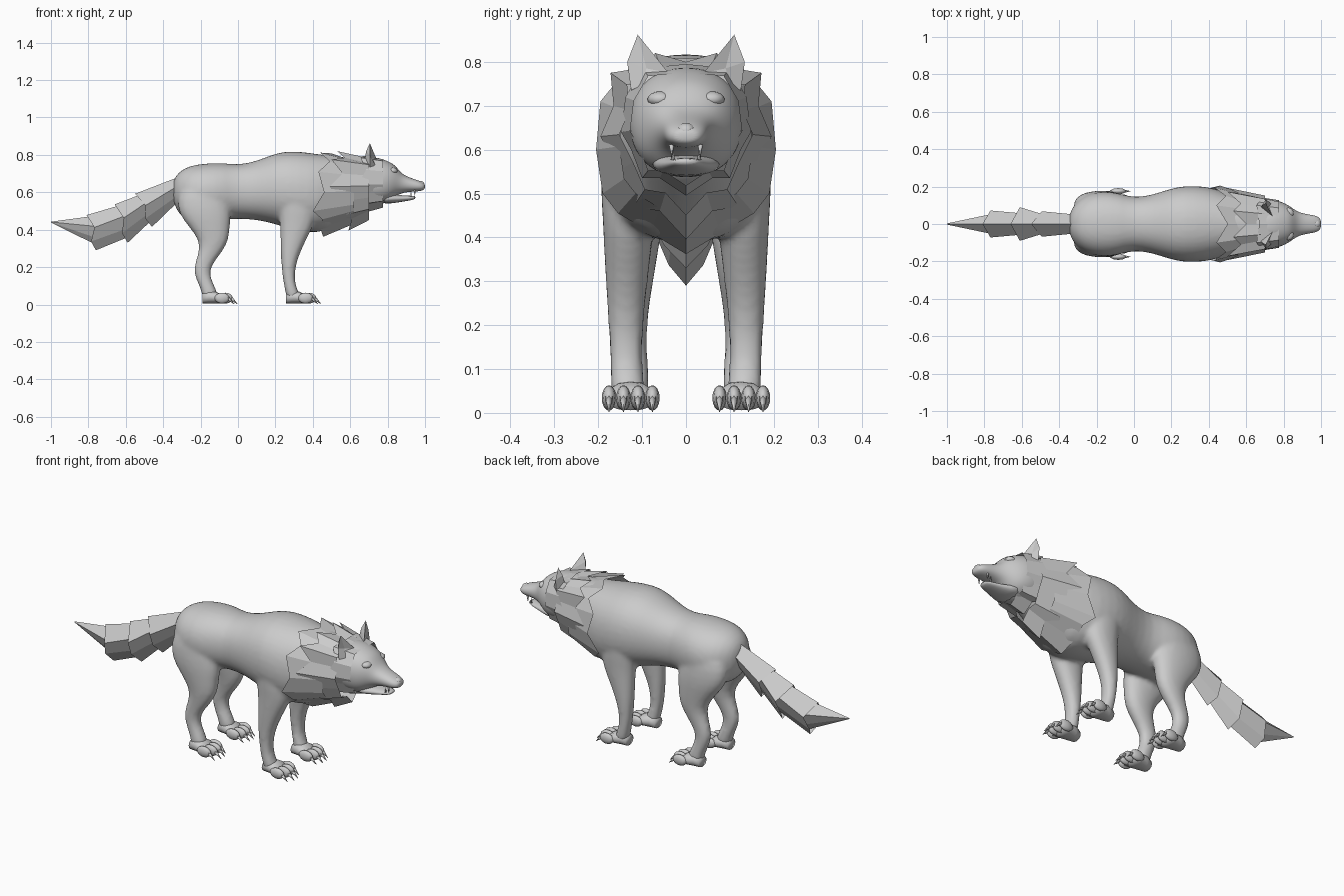
import bpy, bmesh
from math import sin, cos, pi, copysign
from mathutils import Matrix, Vector

if "Cube" in bpy.data.objects:
    bpy.data.objects.remove(bpy.data.objects["Cube"])


def finish(bm, name, smooth=True, subsurf=0):
    bmesh.ops.recalc_face_normals(bm, faces=bm.faces)
    me = bpy.data.meshes.new(name)
    bm.to_mesh(me)
    bm.free()
    for p in me.polygons:
        p.use_smooth = smooth
    ob = bpy.data.objects.new(name, me)
    bpy.context.collection.objects.link(ob)
    if subsurf:
        ob.modifiers.new("Subdivide", 'SUBSURF').levels = subsurf
        ob.modifiers["Subdivide"].render_levels = subsurf
    return ob


def skin(bm, rings, cap=True):
    vs = [[bm.verts.new(p) for p in r] for r in rings]
    n = len(vs[0])
    for a, b in zip(vs, vs[1:]):
        for i in range(n):
            j = (i + 1) % n
            bm.faces.new((a[i], a[j], b[j], b[i]))
    if cap:
        bm.faces.new(vs[0])
        bm.faces.new(vs[-1])


def oval(n, e=0.9):
    for i in range(n):
        c, s = cos(2 * pi * i / n), sin(2 * pi * i / n)
        yield copysign(abs(c) ** e, c), copysign(abs(s) ** e, s)


def loft_x(bm, rows, y0=0.0, x0=0.0, n=16):
    # rows: x, top, bottom, half width
    skin(bm, [[(x0 + x, y0 + c * w, (t + b) / 2 + s * (t - b) / 2) for c, s in oval(n)]
              for x, t, b, w in rows])


def loft_z(bm, rows, side, n=12):
    # rows: z, x centre, y centre, half depth, half width
    skin(bm, [[(x + c * hx, side * (y + s * hy), z) for c, s in oval(n)]
              for z, x, y, hx, hy in rows])


def ball(bm, loc, size):
    m = Matrix.Translation(loc) @ Matrix.Diagonal((*size, 1))
    bmesh.ops.create_uvsphere(bm, u_segments=10, v_segments=8, radius=1, matrix=m)


def spike(bm, base, tip, r):
    d = Vector(tip) - Vector(base)
    m = Matrix.Translation((Vector(tip) + Vector(base)) / 2) @ d.to_track_quat('Z', 'Y').to_matrix().to_4x4()
    bmesh.ops.create_cone(bm, segments=6, radius1=r, radius2=0.001, depth=d.length,
                          cap_ends=True, matrix=m)


# Torso and legs fused into one smooth skin
bm = bmesh.new()
loft_x(bm, [(-.35, .66, .56, .045), (-.32, .71, .48, .11), (-.26, .745, .44, .16),
            (-.17, .757, .44, .18), (-.08, .76, .45, .168), (0, .747, .458, .14),
            (.10, .768, .452, .158), (.19, .808, .43, .19), (.27, .825, .405, .208),
            (.38, .815, .38, .205), (.47, .80, .385, .18), (.56, .79, .45, .145),
            (.64, .785, .51, .12), (.72, .77, .55, .11)], n=20)
for s in (1, -1):
    loft_z(bm, [(.66, -.18, .09, .12, .07), (.56, -.19, .102, .145, .076), (.48, -.175, .11, .145, .072),
                (.42, -.155, .115, .115, .062), (.34, -.125, .118, .08, .052), (.27, -.152, .12, .062, .042),
                (.20, -.195, .122, .046, .034), (.14, -.188, .122, .042, .034),
                (.08, -.155, .122, .042, .04), (.02, -.145, .125, .048, .042)], s)
    loft_z(bm, [(.64, .30, .115, .10, .08), (.53, .315, .125, .105, .074), (.44, .318, .13, .098, .062),
                (.37, .302, .133, .078, .056), (.28, .28, .136, .054, .048), (.20, .269, .137, .038, .041),
                (.12, .272, .137, .031, .038), (.07, .288, .134, .036, .04), (.02, .30, .13, .042, .042)], s)
body = finish(bm, "body_and_legs", subsurf=1)
rm = body.modifiers.new("Fuse", 'REMESH')
rm.mode, rm.voxel_size, rm.use_smooth_shade = 'VOXEL', 0.011, True
sm = body.modifiers.new("Soften", 'SMOOTH')
sm.factor, sm.iterations = 0.5, 6

# Paws: pad, four toes and claws each
for label, heel in (("hind", -.19), ("front", .257)):
    for side, s in (("left", 1), ("right", -1)):
        yc = s * .126
        bm = bmesh.new()
        loft_x(bm, [(0, .06, .006, .034), (.03, .075, .006, .043), (.07, .07, .006, .054),
                    (.115, .045, .006, .054)], yc, heel, 12)
        for k, reach in enumerate((.105, .122, .122, .105)):
            y = yc + (k - 1.5) * .033
            x = heel + reach
            ball(bm, (x, y, .034), (.042, .0165, .029))
            spike(bm, (x + .03, y, .034), (x + .065, y, .003), .010)
        paw = finish(bm, f"{label}_{side}_paw")

# Head with muzzle
bm = bmesh.new()
loft_x(bm, [(.60, .765, .56, .10), (.66, .79, .54, .128), (.74, .792, .532, .135), (.80, .77, .54, .118),
            (.84, .748, .575, .092), (.872, .702, .594, .068), (.915, .68, .602, .054),
            (.965, .664, .604, .048), (.99, .652, .61, .036), (1.0, .642, .62, .02)])
finish(bm, "head", subsurf=2)

# Lower jaw
bm = bmesh.new()
loft_x(bm, [(.76, .60, .535, .095), (.83, .592, .54, .07), (.88, .583, .55, .05),
            (.93, .582, .557, .036), (.95, .58, .566, .022)], n=12)
finish(bm, "lower_jaw", subsurf=1)

# Nose pad and brows
bm = bmesh.new()
ball(bm, (.976, 0, .643), (.022, .022, .018))
finish(bm, "nose")
bm = bmesh.new()
for s in (1, -1):
    ball(bm, (.826, s * .058, .715), (.028, .03, .018))
finish(bm, "brows")

# Canine teeth
bm = bmesh.new()
for s in (1, -1):
    spike(bm, (.945, s * .033, .612), (.945, s * .032, .582), .006)
    spike(bm, (.925, s * .03, .577), (.925, s * .031, .603), .005)
finish(bm, "teeth")

# Ears: hollow-fronted folded triangles
for side, s in (("left", 1), ("right", -1)):
    bm = bmesh.new()
    pts = [(.705, .110, .862), (.705, .134, .80), (.705, .125, .735), (.742, .04, .775),
           (.715, .09, .785), (.675, .085, .755), (.735, .105, .745), (.685, .10, .82)]
    tip, out, base, inn, hol, back, front, spine = [bm.verts.new((x, s * y, z)) for x, y, z in pts]
    for f in ((tip, out, hol), (tip, hol, inn), (out, base, front, hol), (hol, front, inn),
              (tip, spine, out), (tip, inn, spine), (spine, inn, back), (spine, back, base, out),
              (inn, front, base, back)):
        bm.faces.new(f)
    finish(bm, f"{side}_ear", smooth=False)


# Fur collars: rear jagged edge (top to bottom, left half) swept forward to a smaller ring
def collar(name, half, x_front, z_mid, shrink):
    ring = half + [(x, -y, z) for x, y, z in half[-2:0:-1]]
    front = [(x_front, y * shrink, z_mid + (z - z_mid) * shrink) for x, y, z in ring]
    bm = bmesh.new()
    skin(bm, [front, ring], cap=False)
    finish(bm, name, smooth=False)


collar("cheek_fur", [(.67, 0, .795), (.655, .10, .785), (.685, .138, .72), (.64, .148, .64),
                     (.675, .125, .60), (.645, .10, .535), (.69, .06, .535), (.69, 0, .495)],
       .775, .66, .86)
collar("neck_fur", [(.60, 0, .80), (.53, .07, .82), (.57, .11, .785), (.50, .172, .775), (.56, .165, .70),
                    (.49, .195, .63), (.55, .155, .55), (.53, .12, .47), (.61, .06, .46), (.59, 0, .395)],
       .70, .65, .78)
collar("shoulder_fur", [(.50, 0, .808), (.44, .10, .812), (.49, .15, .765), (.43, .195, .71), (.46, .205, .60),
                        (.40, .19, .50), (.45, .155, .455), (.44, .08, .41), (.455, 0, .362)],
       .62, .63, .74)


# Tail: overlapping flared tufts, each lofted between two six-sided slanted rings
def tuft_ring(top, bot, w, jag):
    (xt, zt), (xb, zb) = top, bot
    at = lambda f: (xt + (xb - xt) * f, zt + (zb - zt) * f)
    (xu, zu), (xl, zl) = at(.35), at(.75)
    return [(xt, 0, zt), (xu + jag, w, zu), (xl - jag / 2, w * .55, zl), (xb, 0, zb),
            (xl - jag / 2, -w * .55, zl), (xu + jag, -w, zu)]


tufts = [((-.31, .685), (-.31, .56), .05, (-.55, .592), (-.46, .415), .068),
         ((-.49, .60), (-.42, .49), .045, (-.66, .535), (-.59, .33), .09),
         ((-.60, .54), (-.54, .38), .055, (-.81, .478), (-.76, .29), .072),
         ((-.76, .475), (-.74, .31), .055, (-1.0, .443), (-1.0, .438), .003)]
for i, (t0, b0, w0, t1, b1, w1) in enumerate(tufts):
    bm = bmesh.new()
    skin(bm, [tuft_ring(t0, b0, w0, 0), tuft_ring(t1, b1, w1, 0 if i == 3 else .025)], cap=False)
    finish(bm, f"tail_tuft_{i + 1}", smooth=False)
